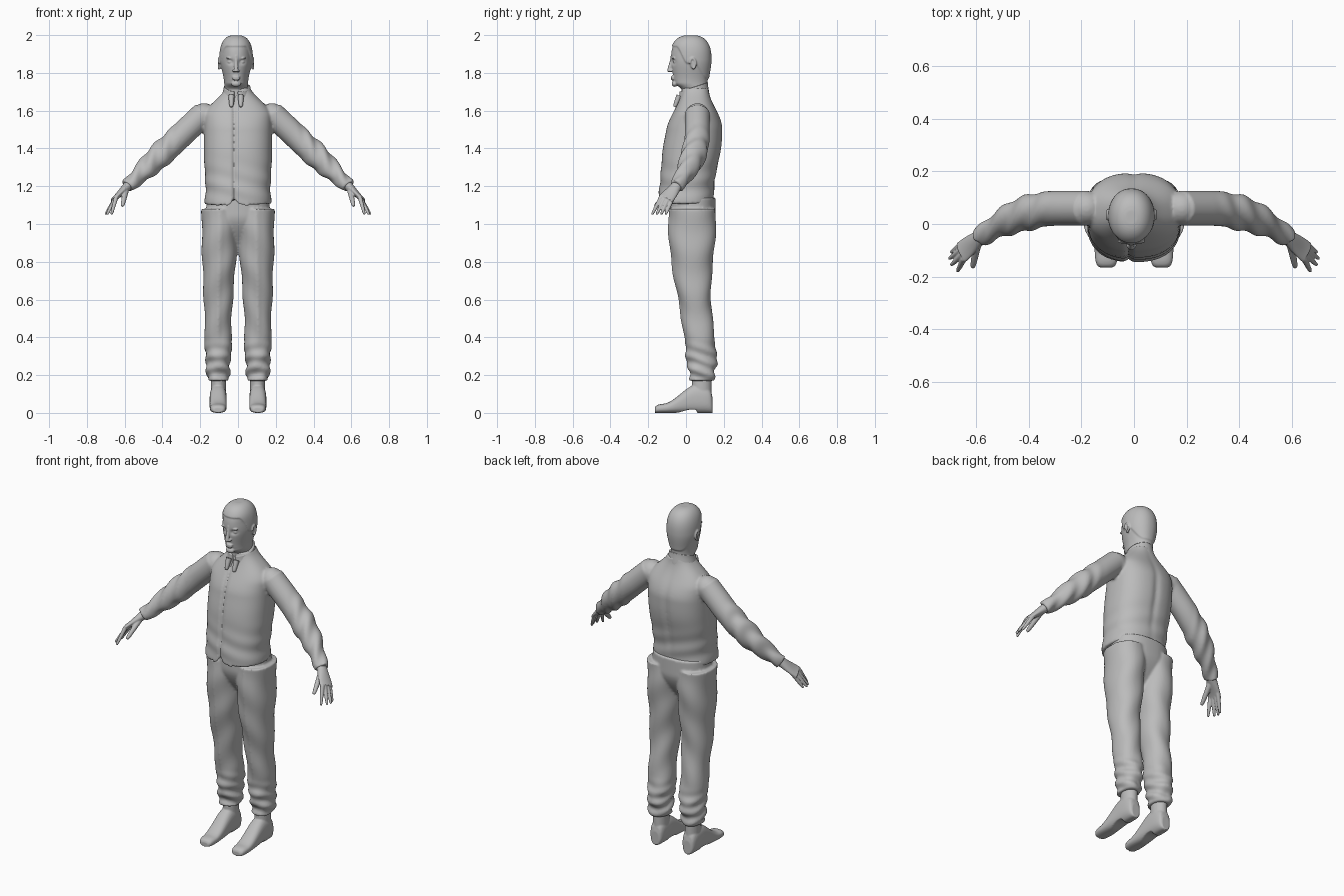
import bpy, bmesh
from math import sin, cos, pi, exp, copysign
from mathutils import Vector, Matrix

if "Cube" in bpy.data.objects:
    bpy.data.objects.remove(bpy.data.objects["Cube"])

GREY = (0.5, 0.5, 0.5, 1)
grey = bpy.data.materials.new("plain_grey")
grey.use_nodes = True
grey.diffuse_color = GREY
grey.node_tree.nodes["Principled BSDF"].inputs["Base Color"].default_value = GREY

RIGHT, BACK, UP = Vector((1, 0, 0)), Vector((0, 1, 0)), Vector((0, 0, 1))
HEAD_X = -0.01


def bell(value, centre, width):
    """A smooth bump that is one at the centre."""
    return exp(-((value - centre) / width) ** 2)


def ramp(value, low, high):
    """A smooth step from zero at low to one at high."""
    t = min(1, max(0, (value - low) / (high - low)))
    return t * t * (3 - 2 * t)


def rounded(value, power):
    """A superellipse profile that closes as the value nears one."""
    return max(0, 1 - abs(value) ** power) ** (1 / power)


def loft(bm, section, start, end, side=1, axis=None, ref=BACK, power=2,
         segments=32, steps=24, fold=None):
    """Skin closed rings; section gives the centre and two radii."""
    rings = []
    for i in range(steps + 1):
        place = start + (end - start) * i / steps
        centre, width, depth = section(place)
        nearby = section(place + (end - start) / steps / 2)[0]
        along = axis or (nearby - centre).normalized()
        v = (ref - along * along.dot(ref)).normalized()
        u = v.cross(along)
        ring = []
        for k in range(segments):
            angle = 2 * pi * k / segments
            c, s = (copysign(abs(f) ** (2 / power), f) for f in (cos(angle), sin(angle)))
            offset = u * c * width + v * s * depth
            point = centre + offset
            if fold:
                point = fold(point, offset.normalized())
            ring.append(bm.verts.new((point.x * side, point.y, point.z)))
        rings.append(ring)
    for lower, upper in zip(rings, rings[1:]):
        for k in range(segments):
            n = (k + 1) % segments
            bm.faces.new((lower[k], lower[n], upper[n], upper[k]))
    bm.faces.new(rings[0])
    bm.faces.new(rings[-1])


def blob(bm, centre, radii):
    matrix = Matrix.Translation(centre) @ Matrix.Diagonal((*radii, 1))
    bmesh.ops.create_icosphere(bm, subdivisions=3, radius=1, matrix=matrix)


def finger(bm, base, tip, thick, side):
    def section(t):
        radius = thick * (1 - t / 3) * rounded(min(t, 0.99), 6)
        return base.lerp(tip, t), radius, radius
    loft(bm, section, 0, 1, side, segments=16)


def finish(name, bm, voxel=None):
    """Make the object and fuse overlapping volumes into one smooth skin."""
    bmesh.ops.recalc_face_normals(bm, faces=bm.faces)
    for face in bm.faces:
        face.smooth = True
    mesh = bpy.data.meshes.new(name)
    bm.to_mesh(mesh)
    bm.free()
    mesh.materials.append(grey)
    obj = bpy.data.objects.new(name, mesh)
    bpy.context.collection.objects.link(obj)
    if voxel:
        fuse = obj.modifiers.new("fuse", 'REMESH')
        fuse.mode, fuse.voxel_size, fuse.use_smooth_shade = 'VOXEL', voxel, True
        relax = obj.modifiers.new("relax", 'SMOOTH')
        relax.factor, relax.iterations = 0.5, 2


# Waistcoat and sleeves: the arm line curves forward towards the hand
def torso(z):
    width = 0.06 + 0.12 * (1 - ramp(z, 1.57, 1.74)) - 0.008 * bell(z, 1.2, 0.1)
    depth = 0.07 + 0.075 * (1 - ramp(z, 1.5, 1.72)) + 0.01 * bell(z, 1.4, 0.1)
    return Vector((0, 0.05 * ramp(z, 1.1, 1.6), z)), width, depth


def torso_fold(p, out):
    if out.y < 0:
        p.y += 0.014 * bell(p.x, -0.02, 0.008)
        hem = 1 - ramp(p.z, 1.1, 1.2)
        p.z += hem * (0.045 * bell(p.x, -0.02, 0.02) - 0.02 * bell(p.x, -0.02, 0.1))
    else:
        p.y -= 0.008 * bell(p.x, 0, 0.02) * bell(p.z, 1.4, 0.2)
    return p + out * 0.003 * sin(p.z * 60 + 3 * out.x) * bell(p.z, 1.2, 0.1)


def arm(x):
    return Vector((x, 0.06 - 1.2 * max(0, x - 0.28) ** 2, 1.755 - 0.95 * x))


def sleeve(x):
    radius = 0.066 - 0.03 * ramp(x, 0.4, 0.6)
    return arm(x), radius, radius


def sleeve_fold(p, out):
    return p + out * 0.005 * sin(p.x * 75 + 2 * out.y) * ramp(p.x, 0.3, 0.4)


bm = bmesh.new()
loft(bm, torso, 1.107, 1.72, axis=UP, power=2.4, segments=160, steps=60, fold=torso_fold)
for side in (1, -1):
    blob(bm, (0.18 * side, 0.06, 1.57), (0.07, 0.066, 0.07))
    loft(bm, sleeve, 0.18, 0.585, side, segments=48, steps=60, fold=sleeve_fold)
finish("waistcoat_and_sleeves", bm, 0.007)


# Shirt collar: higher at the nape, open at the throat, with two points
def collar(z):
    flare = 0.02 * (1 - ramp(z, 1.64, 1.73))
    return Vector((HEAD_X / 2, 0.04, z)), 0.07 + flare, 0.075 + flare / 2


def collar_fold(p, out):
    p.z += (p.y - 0.04) / 3
    if out.y < 0:
        p.y += 0.03 * bell(p.x, HEAD_X, 0.009)
    return p


bm = bmesh.new()
loft(bm, collar, 1.65, 1.725, axis=UP, segments=96, fold=collar_fold)
for side in (1, -1):
    finger(bm, Vector((0.025 * side + HEAD_X, -0.035, 1.68)),
           Vector((0.025 * side + HEAD_X, -0.06, 1.62)), 0.016, 1)
finish("shirt_collar", bm)


# Trousers: pelvis and two legs, pressed in front and gathered at the shin
def pelvis(z):
    close = ramp(z, 0.82, 0.92)
    width = 0.165 + 0.02 * bell(z, 0.95, 0.1)
    return Vector((0, 0.036, z)), width * close, 0.12 * ramp(z, 0.78, 1.05)


def leg(z):
    cuff = 0.015 * (1 - ramp(z, 0.17, 0.3))
    width = 0.07 + 0.025 * ramp(z, 0.4, 1) - cuff
    depth = 0.08 + 0.043 * ramp(z, 0.5, 1) - cuff
    return Vector((0.105 - 0.008 * ramp(z, 0.5, 1), 0.085 - 0.05 * ramp(z, 0.2, 0.8), z)), width, depth


def leg_fold(p, out):
    if out.y < 0:
        p.y -= 0.006 * bell(out.x, 0, 0.15) * ramp(p.z, 0.3, 0.5)
    shin = 1 - ramp(p.z, 0.25, 0.42)
    wrinkle = sin(p.z * 95 + 2.5 * out.y) + sin(p.z * 50 - 4 * out.x) / 2
    return p + out * (0.006 * shin * wrinkle + 0.003 * sin(p.z * 28 + 3 * out.x))


bm = bmesh.new()
loft(bm, pelvis, 0.84, 1.14, axis=UP, power=2.3, segments=64)
for side in (1, -1):
    loft(bm, leg, 0.17, 1.08, side, axis=UP, power=2.2, segments=64, steps=90, fold=leg_fold)
finish("trousers", bm, 0.007)


# Shoes: rounded toe, raised arch and a heel
def shoe(y):
    close = rounded((y + 0.0125) / 0.154, 5)
    height = (0.025 + 0.05 * ramp(y, -0.12, 0.06)) * close
    return Vector((0.105, y, height)), 0.045 * close, height


def sole_fold(p, out):
    arch = ramp(p.y, -0.06, 0.03) if p.y < 0.055 else 0
    p.z = max(p.z, 0.018 * arch)
    return p


def ankle(z):
    return Vector((0.104, 0.083, z)), 0.04, 0.052


# Hand: flat palm along the arm line
def palm(x):
    spread = ramp(x, 0.57, 0.65)
    return arm(x), 0.026 - 0.012 * spread, 0.028 + 0.014 * spread


for side, label in ((1, "left"), (-1, "right")):
    bm = bmesh.new()
    loft(bm, shoe, 0.14, -0.165, side, axis=-BACK, ref=UP, power=2.5,
         segments=48, steps=60, fold=sole_fold)
    loft(bm, ankle, 0.05, 0.24, side, axis=UP)
    finish(label + "_shoe", bm, 0.005)

    bm = bmesh.new()
    loft(bm, palm, 0.56, 0.655, side)
    for i in range(4):
        base = arm(0.645) + BACK * 0.021 * (i - 1.5)
        tip = Vector((0.702 - 0.008 * (i - 2) ** 2, 0.024 * i - 0.18, 1.05))
        finger(bm, base, tip, 0.012, side)
    finger(bm, arm(0.59), Vector((0.612, -0.165, 1.095)), 0.017, side)
    finish(label + "_hand", bm, 0.0035)


# Head: neck, jaw and skull, with eye sockets and a raised hair edge
def head(z):
    crown = rounded(max(0, (z - 1.87) / 0.13), 2.5)
    jaw, skull = ramp(z, 1.71, 1.75), ramp(z, 1.74, 1.87)
    width = (0.06 + 0.003 * jaw + 0.02 * skull) * crown
    depth = (0.068 + 0.021 * jaw + 0.015 * skull) * crown
    return Vector((HEAD_X, 0.045 - 0.02 * jaw, z)), width, depth


def head_fold(p, out):
    x = p.x - HEAD_X
    if out.y < 0:
        p.x += 0.1 * x * out.y * (1 - ramp(p.z, 1.9, 1.96))
        p.y += 0.013 * bell(abs(x), 0.033, 0.017) * bell(p.z, 1.858, 0.012)
        p.y += 0.006 * bell(x, 0, 0.03) * bell(p.z, 1.752, 0.007)
    hairline = 1.935 - 0.09 * ramp(p.y, -0.05, 0.01) - 0.08 * ramp(p.y, 0.04, 0.11)
    return p + out * 0.006 * ramp(p.z, hairline, hairline + 0.01)


def nose(z):
    tip = 1 - ramp(z, 1.8, 1.89)
    return Vector((HEAD_X, -0.072 - 0.018 * tip, z)), 0.007 + 0.005 * tip, 0.01


def ear_rim(angle):
    middle = Vector((HEAD_X + 0.09 * side, 0.035, 1.85))
    return middle + BACK * 0.015 * cos(angle) + UP * 0.027 * sin(angle), 0.006, 0.006


bm = bmesh.new()
loft(bm, head, 1.65, 1.999, axis=UP, power=2.15, segments=128, steps=100, fold=head_fold)
loft(bm, nose, 1.805, 1.89, axis=UP)
blob(bm, (HEAD_X, -0.06, 1.742), (0.026, 0.016, 0.016))
for lip_z in (1.768, 1.779):
    blob(bm, (HEAD_X, -0.071, lip_z), (0.022, 0.009, 0.006))
for side in (1, -1):
    face = Vector((HEAD_X + 0.032 * side, 0, 0))
    blob(bm, face + Vector((-0.02 * side, -0.081, 1.811)), (0.008, 0.01, 0.007))
    blob(bm, face + Vector((0, -0.054, 1.858)), (0.014, 0.014, 0.009))
    blob(bm, face + Vector((0, -0.066, 1.878)), (0.022, 0.009, 0.005))
    blob(bm, face + Vector((0.05 * side, 0.035, 1.85)), (0.009, 0.014, 0.026))
    loft(bm, ear_rim, -pi / 2, pi, axis=None, ref=RIGHT, segments=12)
finish("head", bm, 0.004)
